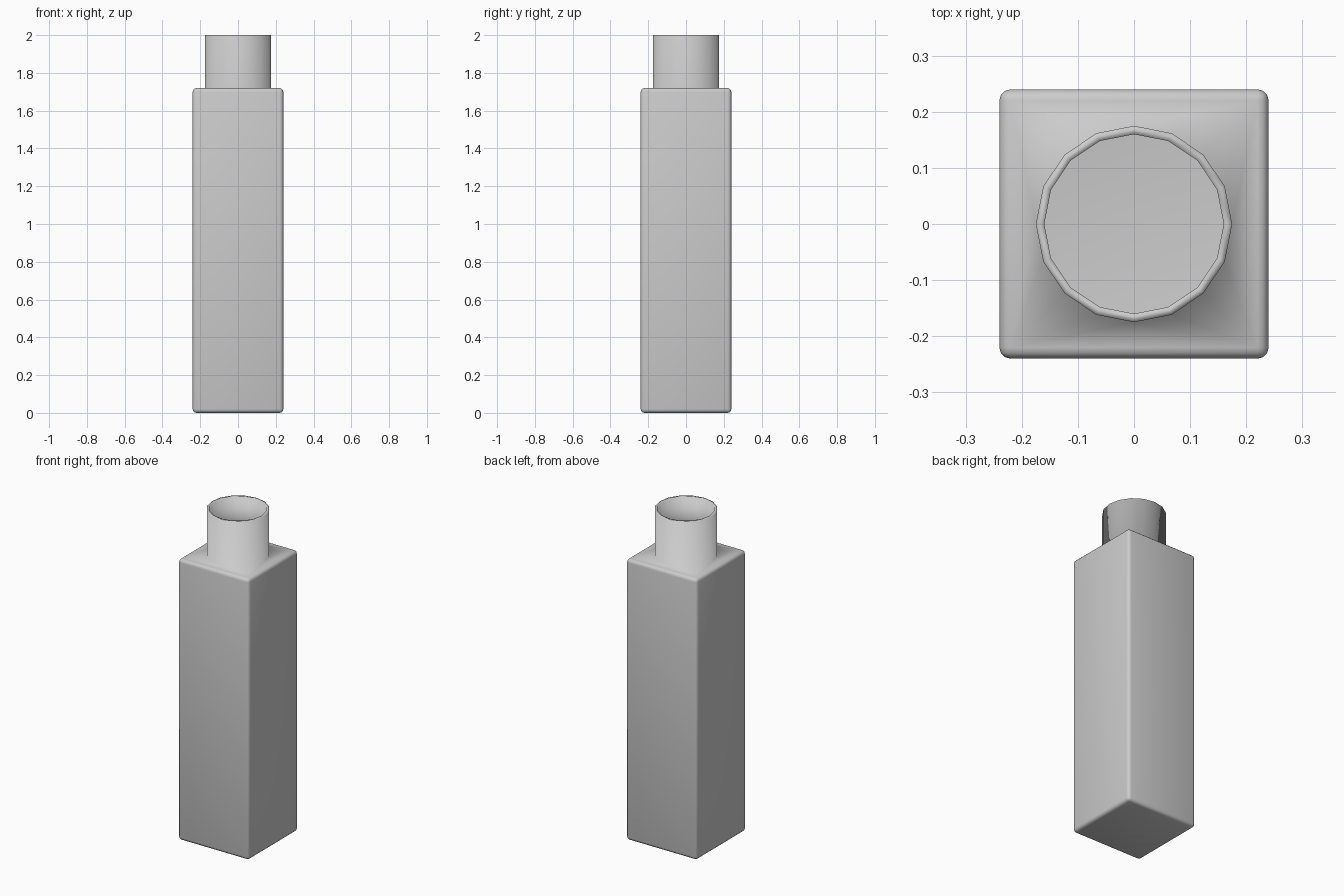
import bpy, bmesh
from math import cos, sin, pi

if "Cube" in bpy.data.objects:
    bpy.data.objects.remove(bpy.data.objects["Cube"])

HALF, SHOULDER, TOP = 0.24, 1.72, 2.0
NECK_R, SIDES = 0.175, 16

bm = bmesh.new()

# Square body with rounded edges
bmesh.ops.create_cube(bm, size=1)
for v in bm.verts:
    v.co.x *= 2 * HALF
    v.co.y *= 2 * HALF
    v.co.z = (v.co.z + 0.5) * SHOULDER
bmesh.ops.bevel(bm, geom=bm.edges[:], offset=0.02, segments=3,
                profile=0.5, affect='EDGES')

# Open the shoulder and fan it out from the round neck to the four corners
top = max(bm.faces, key=lambda f: f.calc_center_median().z)
pick = lambda sx, sy: max(top.verts, key=lambda v: v.co.x * sx + v.co.y * sy)
corners = [pick(1, 1), pick(-1, 1), pick(-1, -1), pick(1, -1)]
bmesh.ops.delete(bm, geom=[top], context='FACES_ONLY')


def ring(z):
    return [bm.verts.new((NECK_R * cos(2 * pi * k / SIDES),
                          NECK_R * sin(2 * pi * k / SIDES), z))
            for k in range(SIDES)]


low, high = ring(SHOULDER), ring(TOP)
for k in range(SIDES):
    n = (k + 1) % SIDES
    q = k // 4
    bm.faces.new((low[n], low[k], corners[q]))
    if k % 4 == 0:
        bm.faces.new((low[k], corners[q - 1], corners[q]))
    # Neck wall
    bm.faces.new((low[k], low[n], high[n], high[k]))

bmesh.ops.recalc_face_normals(bm, faces=bm.faces[:])
for f in bm.faces:
    f.smooth = True

mesh = bpy.data.meshes.new("bottle")
bm.to_mesh(mesh)
bm.free()
bottle = bpy.data.objects.new("bottle", mesh)
bpy.context.collection.objects.link(bottle)

# Thin hollow wall with an open mouth
wall = bottle.modifiers.new("wall", 'SOLIDIFY')
wall.thickness = 0.015
wall.offset = -1
